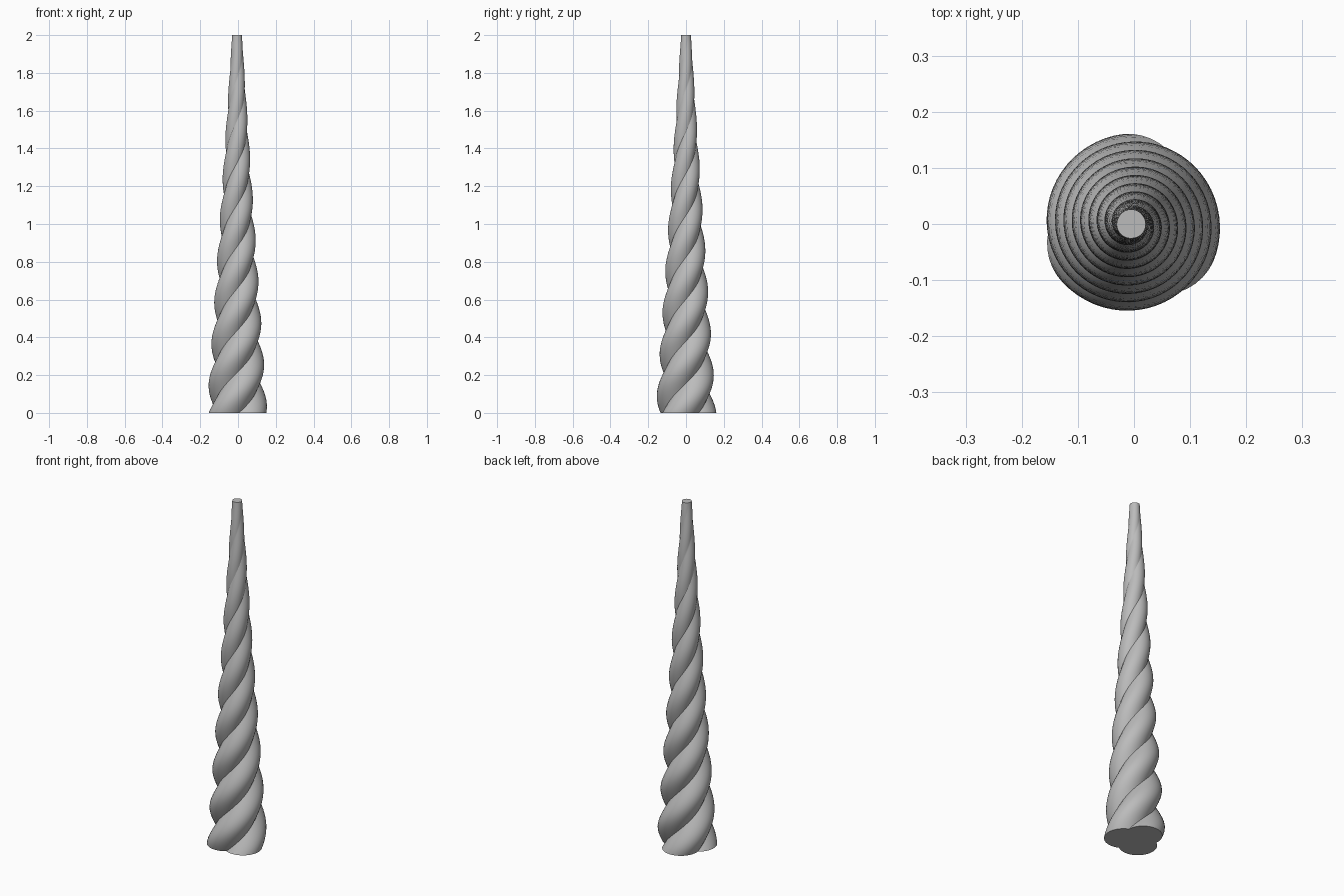
import bpy, bmesh
from math import pi, sin, cos, sqrt, radians

cube = bpy.data.objects.get("Cube")
if cube:
    bpy.data.objects.remove(cube, do_unlink=True)

HEIGHT = 2.0
TURNS = 3
LOBES = 3
SEGS = 20            # segments across each lobe
RINGS = 180
START = radians(-25)  # direction of the first lobe at the base
AXIS_X = -0.005

grey = bpy.data.materials.new("horn_grey")
grey.use_nodes = True
colour = (0.5, 0.5, 0.5, 1)
grey.diffuse_color = colour
grey.node_tree.nodes["Principled BSDF"].inputs["Base Color"].default_value = colour


def ring(bm, t):
    """Outline of three merged round strands, twisted and tapered by t."""
    offset = 0.06 * (1 - t) + 0.001
    radius = 0.1 + (0.025 - 0.1) * t
    verts = []
    for lobe in range(LOBES):
        for s in range(SEGS):
            a = (s / SEGS - 0.5) * 2 * pi / LOBES
            rho = offset * cos(a) + sqrt(radius ** 2 - (offset * sin(a)) ** 2)
            ang = START + a + 2 * pi * (lobe / LOBES + TURNS * t)
            verts.append(bm.verts.new((AXIS_X + rho * cos(ang), rho * sin(ang), HEIGHT * t)))
    return verts


# Twisted horn surface
bm = bmesh.new()
rings = [ring(bm, i / RINGS) for i in range(RINGS + 1)]
count = LOBES * SEGS
for low, high in zip(rings, rings[1:]):
    for i in range(count):
        j = (i + 1) % count
        bm.faces.new((low[i], low[j], high[j], high[i])).smooth = True

# Flat ends
for cap in (rings[0][::-1], rings[-1]):
    bm.faces.new(cap)
    for a, b in zip(cap, cap[1:] + cap[:1]):
        bm.edges.get((a, b)).smooth = False

# Crisp grooves between the strands, fading out near the tip
for low, high in zip(rings, rings[1:]):
    if low[0].co.z < 0.85 * HEIGHT:
        for i in range(0, count, SEGS):
            bm.edges.get((low[i], high[i])).smooth = False

mesh = bpy.data.meshes.new("twisted_horn")
bm.to_mesh(mesh)
bm.free()
mesh.materials.append(grey)
horn = bpy.data.objects.new("twisted_horn", mesh)
bpy.context.collection.objects.link(horn)
